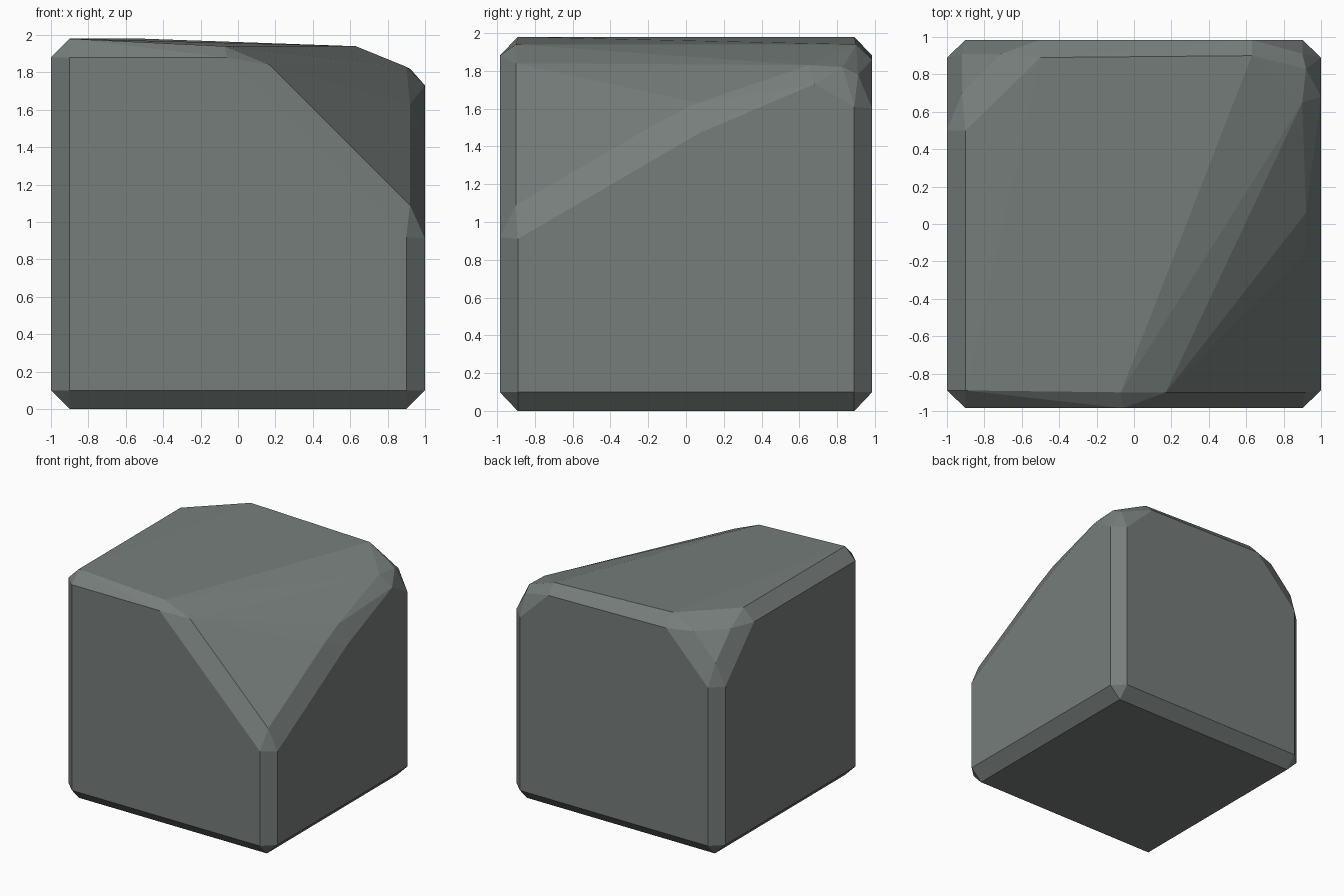
import bpy, bmesh, math

if "Cube" in bpy.data.objects:
    bpy.data.objects.remove(bpy.data.objects["Cube"])

stone = bpy.data.materials.new("grey_green_stone")
stone.diffuse_color = (0.18, 0.207, 0.197, 1.0)
stone.use_nodes = True
stone.node_tree.nodes["Principled BSDF"].inputs["Base Color"].default_value = stone.diffuse_color

points = []

# Chamfered foot: three points at each of the four bottom corners
for sx in (-1, 1):
    for sy in (-1, 1):
        points += [(sx * .9, sy * .89, 0), (sx, sy * .89, .1), (sx * .9, sy * .985, .1)]

# Front left top corner: plain chamfer
points += [(-.9, -.89, 1.98), (-1, -.89, 1.88), (-.9, -.985, 1.88)]

# Front right corner: large slanted cut with softened rim
points += [(-.07, -.9, 1.94), (.17, -.9, 1.84), (-.06, -.985, 1.88),
           (.92, .06, 1.63), (.92, -.14, 1.53), (1, .07, 1.47),
           (.92, -.9, 1.09), (.9, -.985, .92), (1, -.89, .91)]

# Back right corner: shallow worn cut
points += [(.9, .65, 1.83), (1, .68, 1.73), (.63, .9, 1.94), (.63, .985, 1.86),
           (.92, .83, 1.82), (.9, .91, 1.78), (.9, .985, 1.6), (1, .89, 1.61)]

# Back left corner: small cut with softened rim
points += [(-.5, .89, 1.98), (-.5, .985, 1.88), (-.71, .91, 1.88),
           (-.9, .5, 1.98), (-1, .5, 1.88), (-.92, .7, 1.88),
           (-.92, .91, 1.66), (-.9, .985, 1.47), (-1, .89, 1.47)]

# Stone block: shell around the points, flat faces merged
bm = bmesh.new()
for p in points:
    bm.verts.new(p)
bmesh.ops.convex_hull(bm, input=bm.verts[:])
loose = [v for v in bm.verts if not v.link_faces]
bmesh.ops.delete(bm, geom=loose, context='VERTS')
bmesh.ops.dissolve_limit(bm, angle_limit=math.radians(1.5),
                         verts=bm.verts[:], edges=bm.edges[:])
bmesh.ops.recalc_face_normals(bm, faces=bm.faces[:])

mesh = bpy.data.meshes.new("stone_block")
bm.to_mesh(mesh)
bm.free()
mesh.materials.append(stone)
block = bpy.data.objects.new("stone_block", mesh)
bpy.context.collection.objects.link(block)
